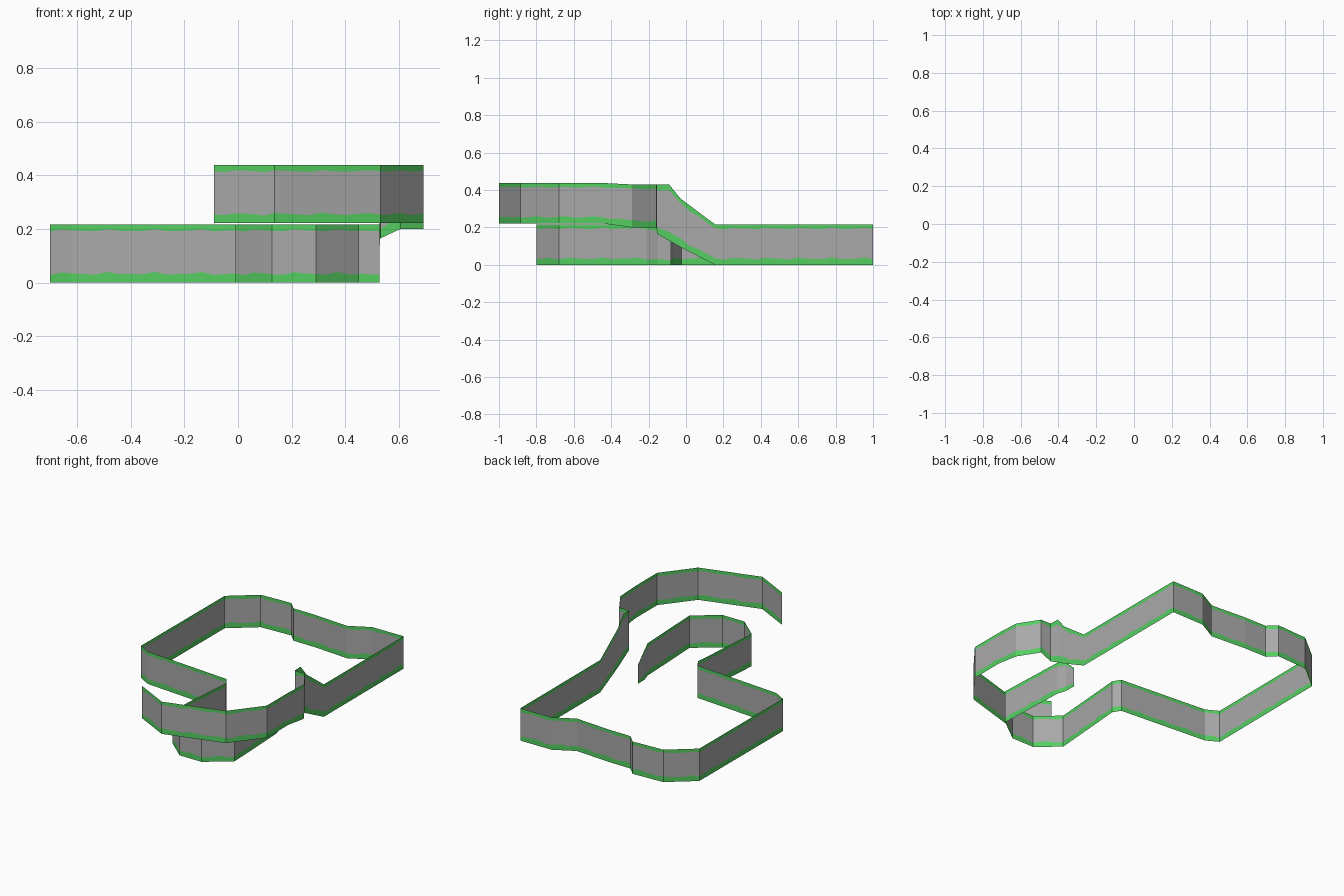
import bpy, bmesh, math

if "Cube" in bpy.data.objects:
    bpy.data.objects.remove(bpy.data.objects["Cube"])

# Two flat colours: grey wall, green trim bands
def mat(name, rgb):
    m = bpy.data.materials.new(name)
    m.diffuse_color = (*rgb, 1)
    m.use_nodes = True
    m.node_tree.nodes["Principled BSDF"].inputs["Base Color"].default_value = m.diffuse_color
    return m

GREY = mat("stone grey", (0.40, 0.40, 0.40))
GREEN = mat("moss green", (0.09, 0.62, 0.12))


def ribbon(name, stations):
    """Single-sheet wall through (x, y, bottom, top), with wavy green edge bands."""
    bm = bmesh.new()
    prev, dist = None, 0.0

    def column(x, y, lo, hi, d):
        h = hi - lo
        wave = 0.02 * math.sin(d * 38) + 0.012 * math.sin(d * 71 + 1)
        fracs = (0, 0.155 + wave, 0.895 + 0.7 * wave, 1)
        return [bm.verts.new((x, y, lo + h * f)) for f in fracs]

    for a, b in zip(stations, stations[1:]):
        length = math.hypot(b[0] - a[0], b[1] - a[1])
        n = max(1, round(length / 0.045))
        if prev is None:
            prev = column(*a, 0)
        for i in range(1, n + 1):
            t = i / n
            p = [u + (v - u) * t for u, v in zip(a, b)]
            cur = column(*p, dist + length * t)
            for k in range(3):
                f = bm.faces.new((prev[k], cur[k], cur[k + 1], prev[k + 1]))
                f.material_index = 0 if k == 1 else 1
            prev = cur
        dist += length
    me = bpy.data.meshes.new(name)
    bm.to_mesh(me)
    bm.free()
    me.materials.append(GREY)
    me.materials.append(GREEN)
    ob = bpy.data.objects.new(name, me)
    bpy.context.collection.objects.link(ob)
    return ob


def level(points, lo, hi):
    return [(x, y, lo, hi) for x, y in points]


# Inner hook, with a top that drops at its free end under the ramp
inner = [(0.41, -0.08, 0, 0.13), (0.412, -0.15, 0, 0.2)] + level(
    [(0.43, -0.21), (0.45, -0.68), (0.29, -0.80), (0.127, -0.80),
     (-0.01, -0.68), (0.03, -0.17)], 0, 0.217)
ribbon("inner_wall", inner)

# Outer ground-level loop
outer = level(
    [(0.03, -0.17), (0.0, -0.12), (-0.62, -0.07), (-0.70, -0.025),
     (-0.695, 0.852), (-0.525, 0.99), (-0.305, 1.0), (-0.25, 0.945),
     (-0.09, 0.943), (0.16, 0.925), (0.295, 0.998), (0.527, 1.0),
     (0.527, 0.155)], 0, 0.217)
ribbon("outer_wall", outer)

# Ramp climbing to the upper level
ramp = [(0.527, 0.155, 0, 0.217), (0.527, -0.03, 0.095, 0.355),
        (0.527, -0.09, 0.13, 0.43), (0.53, -0.155, 0.165, 0.43),
        (0.605, -0.157, 0.2, 0.43), (0.69, -0.29, 0.2, 0.43)]
ribbon("ramp_wall", ramp)

# Upper curved wall
upper = [(0.69, -0.29, 0.2, 0.43)] + level(
    [(0.69, -0.45), (0.69, -0.68), (0.53, -0.885), (0.135, -1.0),
     (-0.09, -0.885)], 0.222, 0.438)
ribbon("upper_wall", upper)
